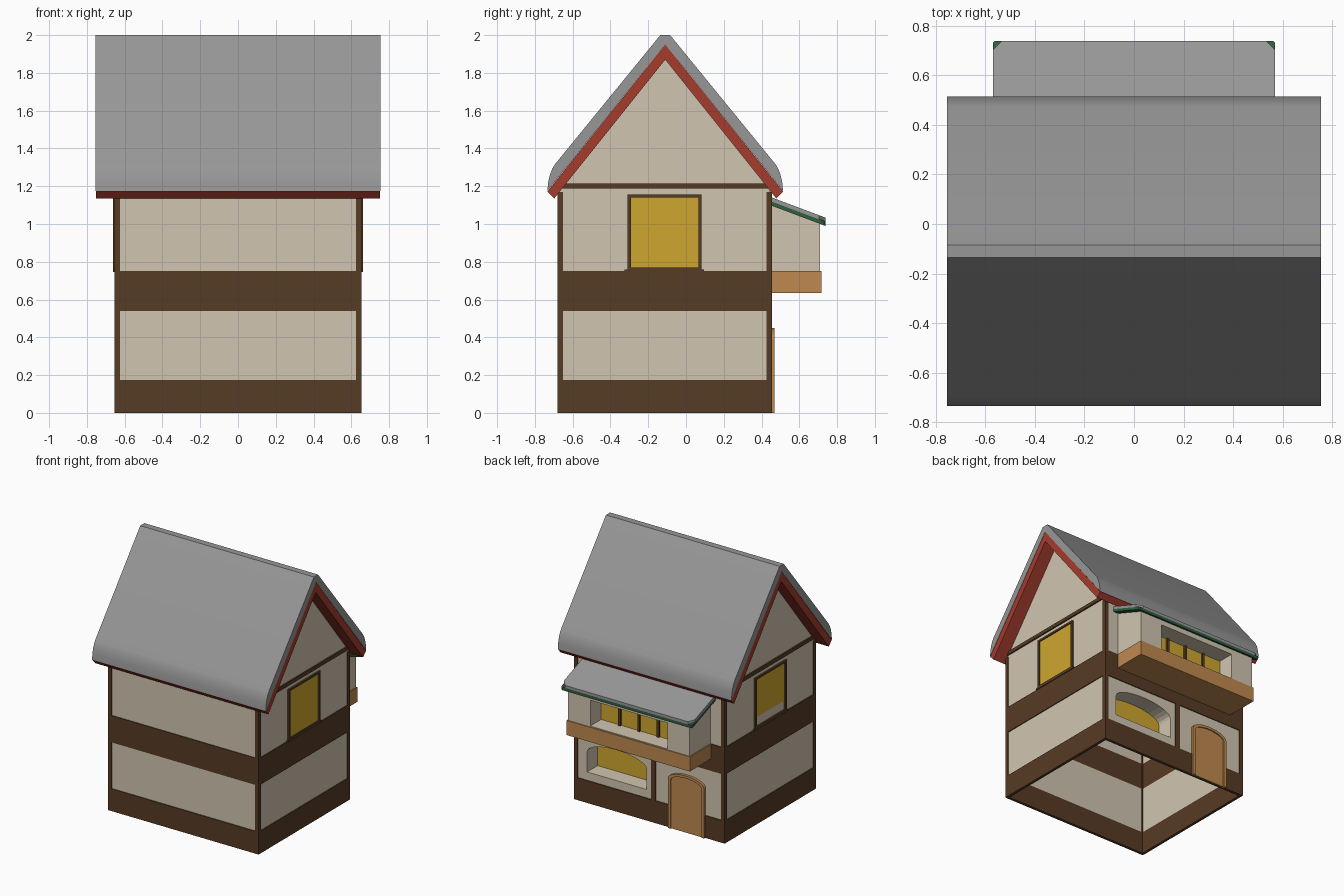
import bpy, bmesh, math

if "Cube" in bpy.data.objects:
    bpy.data.objects.remove(bpy.data.objects["Cube"])


def mat(name, r, g, b):
    m = bpy.data.materials.new(name)
    m.diffuse_color = (r, g, b, 1)
    m.use_nodes = True
    m.node_tree.nodes["Principled BSDF"].inputs["Base Color"].default_value = m.diffuse_color
    return m


CREAM = mat("cream_plaster", .64, .56, .44)
BROWN = mat("dark_timber", .094, .044, .018)
GRAY = mat("roof_gray", .31, .31, .31)
RED = mat("red_trim", .38, .045, .027)
YELLOW = mat("yellow_glass", .62, .385, .028)
TAN = mat("light_wood", .52, .25, .08)
GREEN = mat("green_trim", .03, .11, .05)


def finish(name, bm, m, smooth=False):
    bmesh.ops.recalc_face_normals(bm, faces=bm.faces)
    me = bpy.data.meshes.new(name)
    bm.to_mesh(me)
    bm.free()
    me.materials.append(m)
    if smooth:
        me.shade_smooth()
        me.set_sharp_from_angle(angle=math.radians(30))
    ob = bpy.data.objects.new(name, me)
    bpy.context.collection.objects.link(ob)
    return ob


def add_prism(bm, pts, axis, a, b):
    """Extrude a 2D outline along an axis: x takes (y,z), y takes (x,z), z takes (x,y)."""
    def place(p, t):
        return {"x": (t, p[0], p[1]), "y": (p[0], t, p[1]), "z": (p[0], p[1], t)}[axis]
    lo = [bm.verts.new(place(p, a)) for p in pts]
    hi = [bm.verts.new(place(p, b)) for p in pts]
    bm.faces.new(lo)
    bm.faces.new(hi)
    n = len(pts)
    for i in range(n):
        j = (i + 1) % n
        bm.faces.new((lo[i], lo[j], hi[j], hi[i]))


def prism(name, pts, axis, a, b, m, smooth=False):
    bm = bmesh.new()
    add_prism(bm, pts, axis, a, b)
    return finish(name, bm, m, smooth)


def boxes(name, items, m):
    """One object from several (x0,x1,y0,y1,z0,z1) boxes."""
    bm = bmesh.new()
    for x0, x1, y0, y1, z0, z1 in items:
        add_prism(bm, [(x0, y0), (x1, y0), (x1, y1), (x0, y1)], "z", z0, z1)
    return finish(name, bm, m)


def arch(x0, x1, z0, zs, zt, n=14):
    """Outline of an opening with a shallow arched head, from bottom x0 to bottom x1."""
    c, h = (x0 + x1) / 2, (x1 - x0) / 2
    top = [(c - h * math.cos(math.pi * i / n), zs + (zt - zs) * math.sin(math.pi * i / n))
           for i in range(n + 1)]
    return [(x0, z0)] + top + [(x1, z0)]


X, Y0, Y1, YC = .655, -.68, .455, -.11   # wall faces and ridge line
T, INS, P = .022, .007, .03              # wall thickness, panel inset, post width


# timber bands around the house (open underneath)
def ring(name, z0, z1):
    boxes(name, [(-X, X, Y0, Y0 + T, z0, z1), (-X, X, Y1 - T, Y1, z0, z1),
                 (-X, -X + T, Y0 + T, Y1 - T, z0, z1), (X - T, X, Y0 + T, Y1 - T, z0, z1)], BROWN)


ring("base_band", 0, .175)
ring("floor_band", .54, .75)

# corner posts
boxes("corner_posts", [(x, x + P, y, y + P, .175, 1.17)
                       for x in (-X, X - P) for y in (Y0, Y1 - P)], BROWN)

# plaster walls: front, upper back and the two gable ends
XI = X - P
for z0, z1, n in ((.175, .54, "lower"), (.75, 1.18, "upper")):
    boxes("front_wall_" + n, [(-XI, XI, Y0 + INS, Y0 + T, z0, z1)], CREAM)
boxes("back_wall_upper", [(-XI, XI, Y1 - T, Y1 - INS, .75, 1.18)], CREAM)
for s, side in ((-1, "left"), (1, "right")):
    a, b = s * (X - T), s * (X - INS)
    boxes(side + "_wall_lower", [(min(a, b), max(a, b), Y0 + P, Y1 - P, .175, .54)], CREAM)
    prism(side + "_gable_wall", [(Y0 + .01, .75), (Y1 - .01, .75), (Y1 - .01, 1.175),
                                 (YC, 1.89), (Y0 + .01, 1.175)], "x", a, b, CREAM)
    # gable beam
    prism(side + "_gable_beam", [(Y0 + .02, 1.187), (Y1 - .02, 1.187), (Y1 - .02, 1.215),
                                 (Y0 + .02, 1.215)], "x", a, s * (X + .004), BROWN)
    # gable window: pane, frame and sill
    zb = .77 if s > 0 else .84
    prism(side + "_window_pane", [(-.295, zb), (.068, zb), (.068, 1.145), (-.295, 1.145)],
          "x", s * (X - .01), s * (X - .003), YELLOW)
    c, d = sorted((s * (X - .012), s * (X + .006)))
    boxes(side + "_window_frame", [(c, d, -.31, -.292, .755, 1.155), (c, d, .065, .083, .755, 1.155),
                                   (c, d, -.292, .065, 1.14, 1.155), (c, d, -.292, .065, .755, .77),
                                   (c, d, -.325, .095, .747, .76)], BROWN)

# back ground floor: plaster with a deep arched window
YD = Y1 - .14
opening = arch(.03, .545, .24, .40, .48)
prism("back_wall_window_surround", [(-.015, .24), (-.015, .545), (XI, .545), (XI, .24)] + opening[::-1],
      "y", YD, Y1 - INS, CREAM)
boxes("back_wall_window_sill", [(-.015, XI, YD, Y1 - INS, .175, .24)], CREAM)
prism("back_window_pane", opening, "y", YD - .005, YD + .003, YELLOW)
boxes("back_wall_door_panel", [(-XI, -.05, Y1 - T, Y1 - INS, .175, .54)], CREAM)
boxes("back_middle_post", [(-.055, -.015, Y1 - T, Y1, .175, .54)], BROWN)

# arched door with a raised surround
outer = arch(-.485, -.17, 0, .39, .45)
inner = arch(-.462, -.193, 0, .38, .43)
prism("door", inner, "y", Y1 - .01, Y1 + .006, TAN)
prism("door_frame", outer + inner[::-1], "y", Y1 - .01, Y1 + .014, TAN)

# bay on the upper back: cream body with a recessed opening
YB, BX, OX = .71, .528, .335
prism("bay_middle", [(.44, .74), (YB, .74), (YB, .757), (.57, .757), (.57, .96), (YB, .96),
                     (YB, 1.02), (.44, 1.12)], "x", -OX, OX, CREAM)
for s, side in ((-1, "left"), (1, "right")):
    prism("bay_side_" + side, [(.44, .74), (YB, .74), (YB, 1.02), (.44, 1.12)],
          "x", s * OX, s * BX, CREAM)
boxes("bay_pane", [(-OX, OX, .565, .575, .757, .96)], YELLOW)
boxes("bay_mullions", [(x - .009, x + .009, .565, .59, .757, .96)
                       for x in (-OX / 2, 0, OX / 2)], BROWN)
boxes("bay_wood_base", [(-.536, .536, Y1 - .01, .717, .635, .75)], TAN)


# bay roof: sloped slabs, the upper one with clipped corners
def slab(name, hx, yf, clip, z, thick, m):
    plan = [(-hx, .43), (hx, .43), (hx, yf - clip), (hx - clip, yf), (-hx + clip, yf), (-hx, yf - clip)]
    bm = bmesh.new()
    add_prism(bm, plan, "z", z - thick, z)
    for v in bm.verts:
        v.co.z -= .375 * (v.co.y - Y1)
    finish(name, bm, m)


slab("bay_roof", .57, .738, .035, 1.14, .022, GRAY)
slab("bay_roof_trim", .57, .738, .008, 1.12, .024, GREEN)


# main roof: mirrored half profiles run along x
def mirrored(half):
    return [(YC + h, z) for h, z in half] + [(YC - h, z) for h, z in half[::-1] if h > 0]


HALF_OUT = [(.026, 2.0), (.585, 1.315), (.598, 1.293), (.610, 1.262), (.619, 1.225), (.624, 1.175)]
top = [(YC - h, z) for h, z in HALF_OUT[::-1]] + [(YC + h, z) for h, z in HALF_OUT]
prism("roof", top + [(YC, 1.95)], "x", -.755, .755, GRAY, True)
prism("roof_red_trim", [(YC - .624, 1.172), (YC, 1.95), (YC + .624, 1.172),
                        (YC + .588, 1.135), (YC, 1.87), (YC - .588, 1.135)], "x", -.753, .753, RED)
